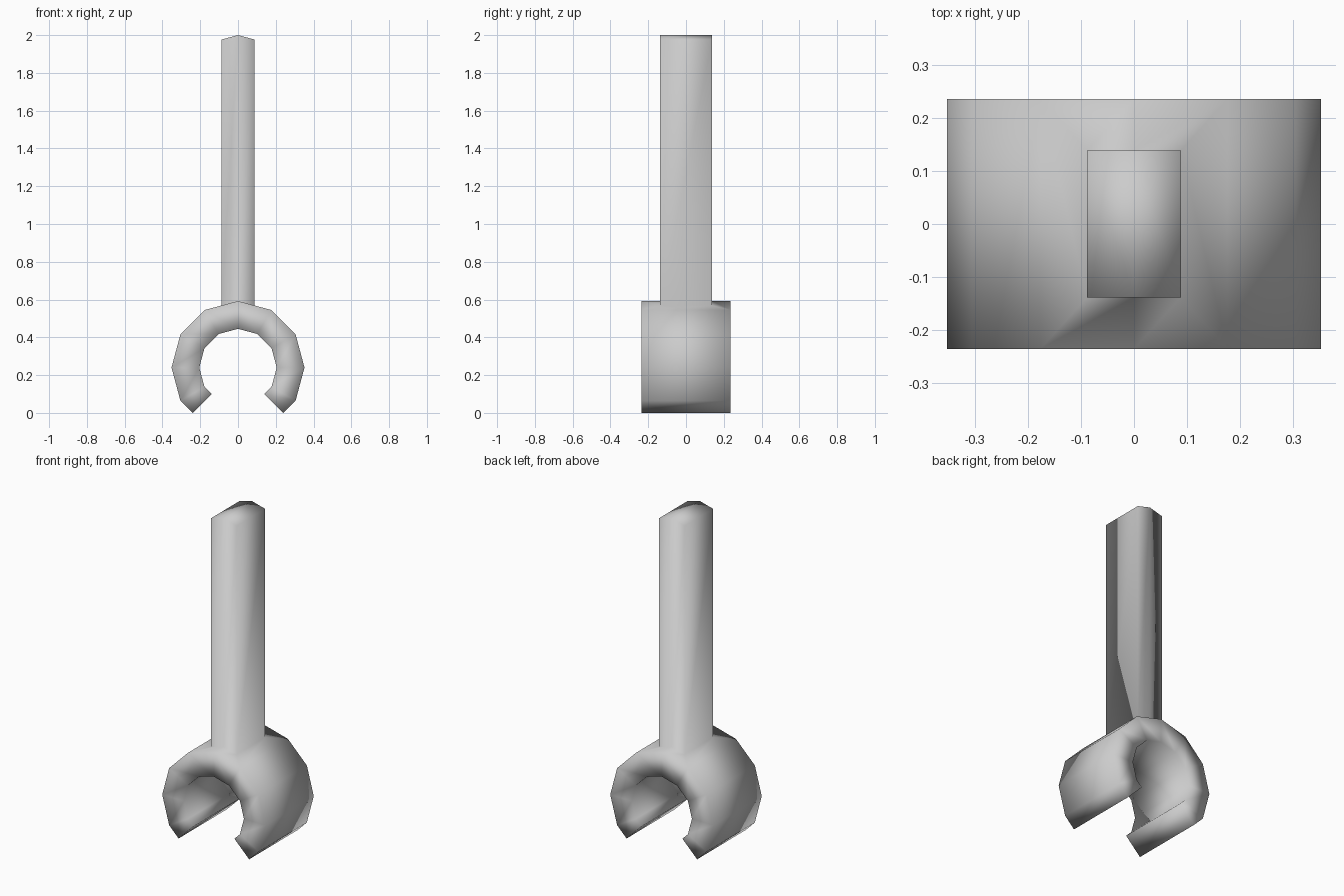
import bpy, bmesh
from math import cos, sin, radians

if "Cube" in bpy.data.objects:
    bpy.data.objects.remove(bpy.data.objects["Cube"], do_unlink=True)

OUTER, INNER = 0.352, 0.205      # clip radii (twelve-sided)
CENTRE_Z = 0.24
HALF_DEPTH = 0.235
POST_X, POST_Y = 0.088, 0.138    # half sizes of the post
TOP = 2.0

grey = bpy.data.materials.new("light grey")
grey.use_nodes = True
colour = (0.6, 0.6, 0.6, 1)
grey.diffuse_color = colour
grey.node_tree.nodes["Principled BSDF"].inputs["Base Color"].default_value = colour

# Open ring profile: whole corners plus a half side at each tip
angles = [-45] + list(range(-30, 211, 30)) + [225]


def ring_point(radius, angle, y):
    r = radius * (cos(radians(15)) if angle in (-45, 225) else 1)
    return (r * cos(radians(angle)), y, CENTRE_Z + r * sin(radians(angle)))


bm = bmesh.new()
loops = []
for angle in angles:
    loops.append([bm.verts.new(ring_point(r, angle, y)) for r, y in (
        (OUTER, -HALF_DEPTH), (OUTER, HALF_DEPTH), (INNER, HALF_DEPTH), (INNER, -HALF_DEPTH))])

# Clip walls and tips
roof = []
for i, (a, b) in enumerate(zip(loops, loops[1:])):
    for k in range(4):
        n = (k + 1) % 4
        face = bm.faces.new((a[k], a[n], b[n], b[k]))
        if k == 0 and 90 in angles[i:i + 2]:
            roof.append(face)
bm.faces.new(loops[0])
bm.faces.new(loops[-1])
bmesh.ops.recalc_face_normals(bm, faces=bm.faces[:])

# Footprint of the post, inset into the two roof faces
bmesh.ops.inset_region(bm, faces=roof, thickness=0.05, use_even_offset=True)
slope = (1 - sin(radians(60))) / cos(radians(60))
for v in {v for f in roof for v in f.verts}:
    side = 0 if abs(v.co.x) < 0.02 else (1 if v.co.x > 0 else -1)
    v.co = (side * POST_X, POST_Y if v.co.y > 0 else -POST_Y,
            CENTRE_Z + OUTER - slope * POST_X * abs(side))

# Raise the post, keeping its ridged end
result = bmesh.ops.extrude_face_region(bm, geom=roof)["geom"]
raised = [g for g in result if isinstance(g, bmesh.types.BMVert)]
bmesh.ops.translate(bm, verts=raised, vec=(0, 0, TOP - CENTRE_Z - OUTER))
leftover = [f for f in roof if f.is_valid]
if leftover:
    bmesh.ops.delete(bm, geom=leftover, context="FACES")
bmesh.ops.recalc_face_normals(bm, faces=bm.faces[:])
for f in bm.faces:
    f.smooth = True

mesh = bpy.data.meshes.new("clip_with_post")
bm.to_mesh(mesh)
bm.free()
mesh.materials.append(grey)
bpy.context.collection.objects.link(bpy.data.objects.new("clip_with_post", mesh))
